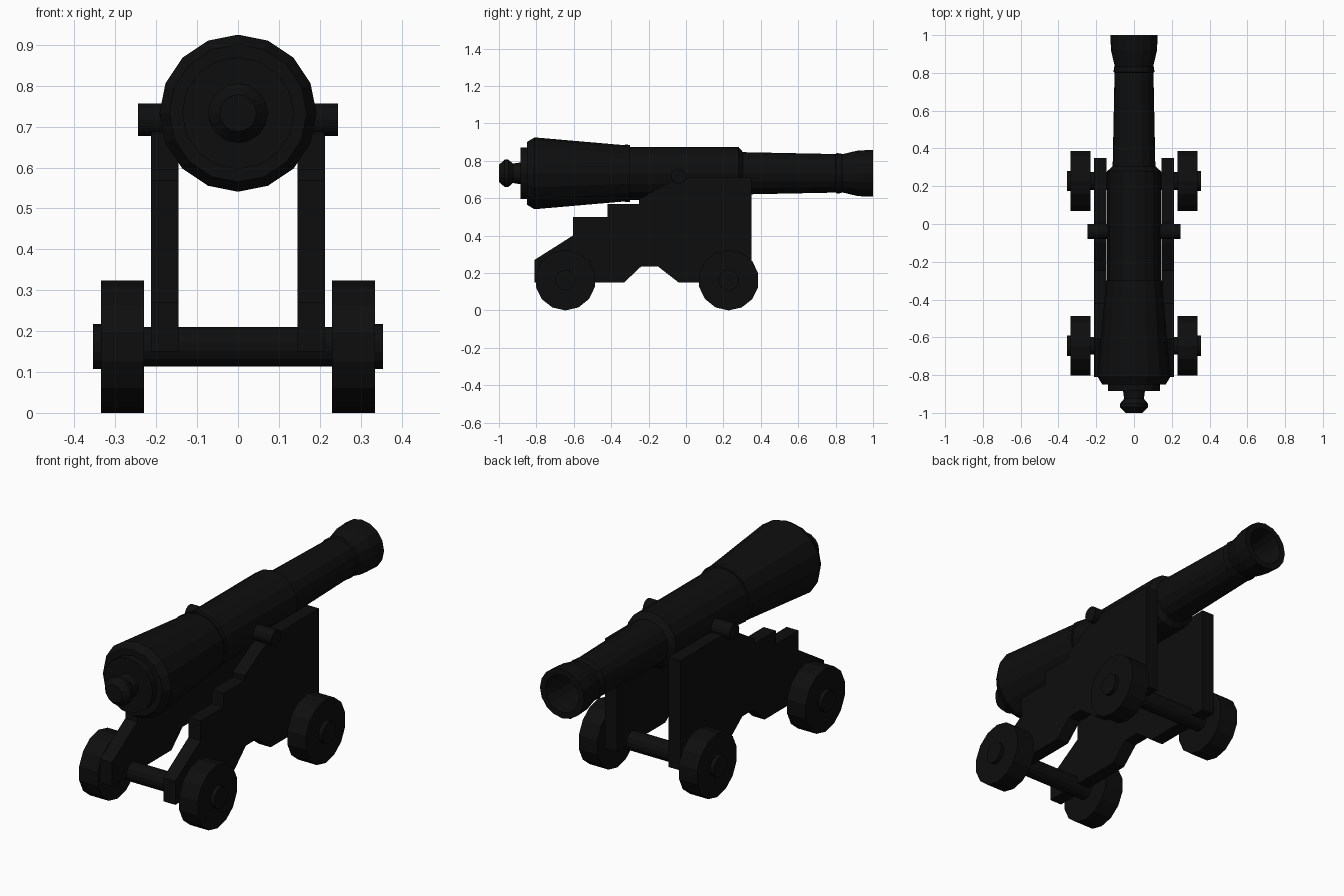
import bpy
import bmesh
from math import sin, cos, pi
from mathutils import Vector

if "Cube" in bpy.data.objects:
    bpy.data.objects.remove(bpy.data.objects["Cube"], do_unlink=True)

BLACK = (0.0043, 0.0043, 0.0043, 1.0)
black_iron = bpy.data.materials.new("matte black")
black_iron.use_nodes = True
black_iron.diffuse_color = BLACK
black_iron.node_tree.nodes["Principled BSDF"].inputs["Base Color"].default_value = BLACK


def finish(name, bm):
    bmesh.ops.recalc_face_normals(bm, faces=bm.faces)
    mesh = bpy.data.meshes.new(name)
    bm.to_mesh(mesh)
    bm.free()
    mesh.materials.append(black_iron)
    obj = bpy.data.objects.new(name, mesh)
    bpy.context.collection.objects.link(obj)
    return obj


def lathe(name, profile, sides, axis, centre):
    """Turn (distance along axis, radius) pairs around the x or y axis."""
    bm = bmesh.new()
    rings = []
    for along, radius in profile:
        ring = []
        for i in range(sides):
            a = 2 * pi * i / sides
            across, up = radius * sin(a), -radius * cos(a)
            offset = (along, across, up) if axis == "x" else (across, along, up)
            ring.append(bm.verts.new(Vector(centre) + Vector(offset)))
        rings.append(ring)
    for a, b in zip(rings, rings[1:]):
        for i in range(sides):
            j = (i + 1) % sides
            bm.faces.new((a[i], a[j], b[j], b[i]))
    bm.faces.new(rings[0])
    bm.faces.new(rings[-1])
    return finish(name, bm)


def plate(name, outline, x0, x1):
    """Extrude a (y, z) outline from x0 to x1."""
    bm = bmesh.new()
    face = bm.faces.new([bm.verts.new((x0, y, z)) for y, z in outline])
    result = bmesh.ops.extrude_face_region(bm, geom=[face])
    verts = [v for v in result["geom"] if isinstance(v, bmesh.types.BMVert)]
    bmesh.ops.translate(bm, verts=verts, vec=(x1 - x0, 0, 0))
    return finish(name, bm)


# Barrel: knob, breech, tapered body, shoulder, chase, flared muzzle and bore
barrel_profile = [
    (-1.0, 0.045), (-0.97, 0.073), (-0.95, 0.073), (-0.925, 0.052), (-0.885, 0.058),
    (-0.885, 0.137), (-0.85, 0.137), (-0.85, 0.168), (-0.81, 0.192),
    (-0.325, 0.150), (-0.325, 0.154), (-0.30, 0.152), (-0.30, 0.142),
    (0.28, 0.142), (0.305, 0.113), (0.80, 0.103), (0.805, 0.108), (0.83, 0.106),
    (0.835, 0.102), (0.92, 0.122), (1.0, 0.125),
    (1.0, 0.095), (0.94, 0.085), (0.65, 0.075),
]
lathe("barrel", barrel_profile, 16, "y", (0, 0, 0.733))

# Stepped carriage cheeks
cheek_outline = [
    (-0.81, 0.15), (-0.81, 0.27), (-0.605, 0.40), (-0.605, 0.50), (-0.42, 0.50),
    (-0.42, 0.57), (-0.25, 0.57), (-0.25, 0.595), (-0.10, 0.68), (0.02, 0.71),
    (0.35, 0.71), (0.35, 0.15), (-0.04, 0.15), (-0.15, 0.235), (-0.24, 0.235),
    (-0.33, 0.15),
]
for side, word in ((1, "left"), (-1, "right")):
    plate(f"{word}_cheek", cheek_outline, side * 0.145, side * 0.213)

# Trunnions through the barrel
lathe("trunnions", [(-0.245, 0.04), (0.245, 0.04)], 16, "x", (0, -0.04, 0.717))

# Axles, wheels and hubs
for y, place in ((-0.645, "front"), (0.228, "back")):
    centre = (0, y, 0.162)
    lathe(f"{place}_axle", [(-0.24, 0.048), (0.24, 0.048)], 14, "x", centre)
    for side, word in ((1, "left"), (-1, "right")):
        wheel = [(0.23, 0.162), (0.335, 0.162), (0.335, 0.055), (0.355, 0.055)]
        lathe(f"{place}_{word}_wheel", [(side * x, r) for x, r in wheel], 14, "x", centre)
